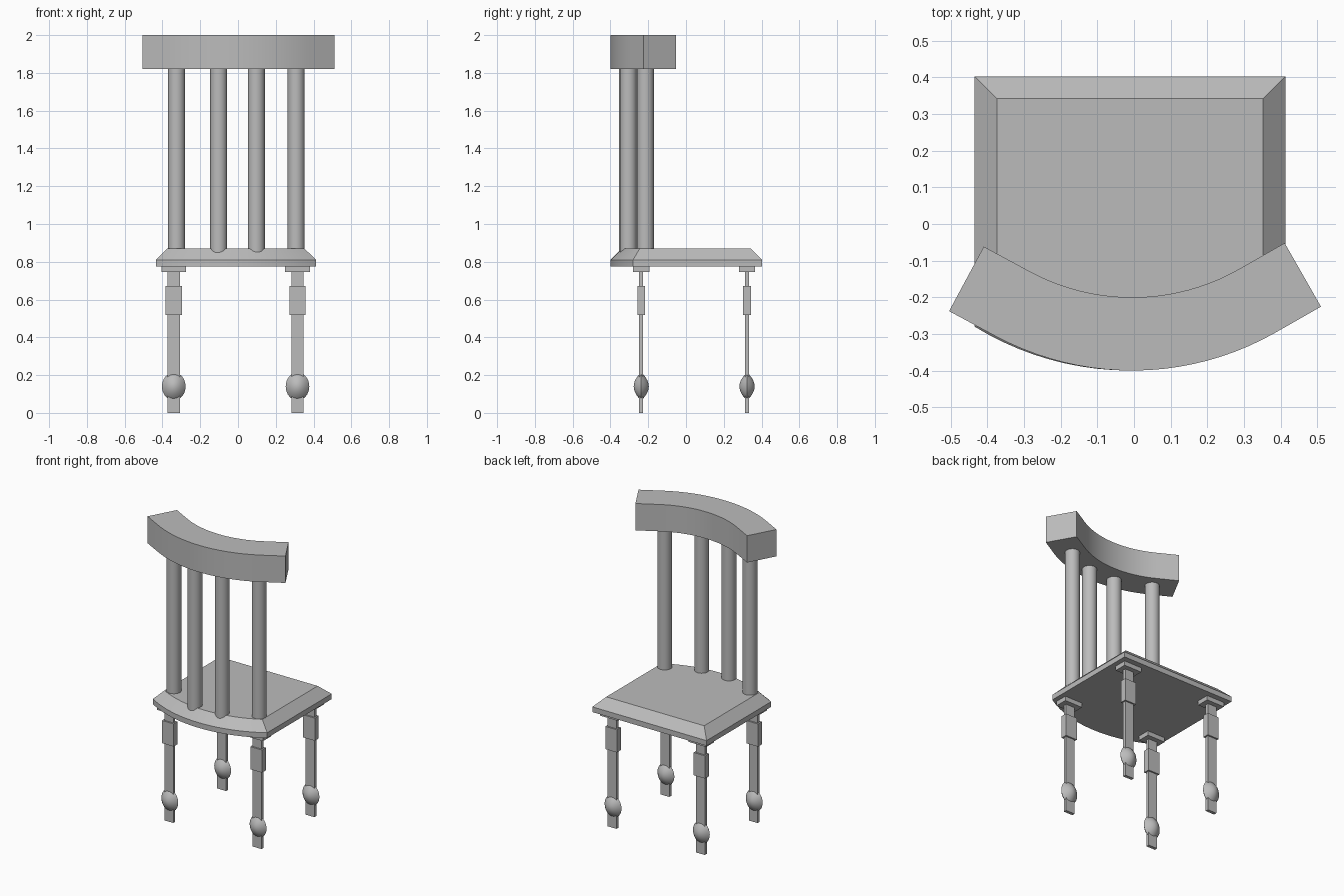
import bpy, bmesh
from math import sin, cos, radians, asin, pi
from mathutils import Matrix, Vector

if "Cube" in bpy.data.objects:
    bpy.data.objects.remove(bpy.data.objects["Cube"], do_unlink=True)

GREY = 0.5
grey = bpy.data.materials.new("plain grey")
grey.use_nodes = True
grey.diffuse_color = (GREY, GREY, GREY, 1)
grey.node_tree.nodes["Principled BSDF"].inputs["Base Color"].default_value = grey.diffuse_color


def finish(name, bm):
    bmesh.ops.recalc_face_normals(bm, faces=bm.faces)
    mesh = bpy.data.meshes.new(name)
    bm.to_mesh(mesh)
    bm.free()
    mesh.materials.append(grey)
    mesh.shade_smooth()
    mesh.set_sharp_from_angle(angle=radians(30))
    obj = bpy.data.objects.new(name, mesh)
    bpy.context.collection.objects.link(obj)
    return obj


def loft(name, rings):
    """Skin a stack of (outline, height) rings and cap both ends."""
    bm = bmesh.new()
    loops = [[bm.verts.new((x, y, z)) for x, y in pts] for pts, z in rings]
    n = len(loops[0])
    for low, high in zip(loops, loops[1:]):
        for i in range(n):
            j = (i + 1) % n
            bm.faces.new((low[i], low[j], high[j], high[i]))
    bm.faces.new(loops[0][::-1])
    bm.faces.new(loops[-1])
    return finish(name, bm)


def add_box(bm, center, size):
    m = Matrix.Translation(center) @ Matrix.Diagonal((*size, 1))
    bmesh.ops.create_cube(bm, size=1, matrix=m)


def arc(cx, cy, radius, half_angle, steps=20):
    angles = [half_angle * (2 * i / steps - 1) for i in range(steps + 1)]
    return [(cx + radius * sin(a), cy - radius * cos(a)) for a in angles]


# Seat: bowed edge, straight sides, sloping border
def seat_outline(inset):
    half, radius = 0.424 - inset, 0.81 - inset
    cx, back = -0.011, 0.403 - inset
    bow = arc(cx, 0.41, radius, asin(half / radius))
    return bow + [(cx + half, back), (cx - half, back)]


loft("seat", [(seat_outline(0), 0.775), (seat_outline(0), 0.81), (seat_outline(0.061), 0.87)])


# Top rail: bent band with straight ends
def rail_edge(radius):
    bend, straight = radians(29), 0.143
    pts = arc(0, 0.389, radius, bend)
    dx, dy = straight * cos(bend), straight * sin(bend)
    first, last = pts[0], pts[-1]
    return [(first[0] - dx, first[1] + dy)] + pts + [(last[0] + dx, last[1] + dy)]


def tilt(pts):
    turn = Matrix.Rotation(0.012, 2)
    return [tuple(turn @ Vector(p)) for p in pts]


rail = tilt(rail_edge(0.789) + rail_edge(0.589)[::-1])
loft("top_rail", [(rail, 1.82), (rail, 2.0)])

# Back spindles
for i, (x, y) in enumerate([(-0.325, -0.215), (-0.102, -0.31), (0.097, -0.305), (0.308, -0.215)]):
    circle = [(x + 0.045 * cos(a * pi / 16), y + 0.045 * sin(a * pi / 16)) for a in range(32)]
    loft(f"spindle_{i + 1}", [(circle, 0.85), (circle, 1.83)])


# Legs: pad, flat shaft, thicker block and lens-shaped foot knob
def knob(name, x, y, z):
    bm = bmesh.new()
    bmesh.ops.create_uvsphere(bm, u_segments=32, v_segments=16, radius=1)
    for v in bm.verts:
        p = v.co.copy()
        r2 = p.x ** 2 + p.y ** 2
        dome = 0.04 * (1 - r2) * (1 if p.z > 0 else -1)
        height = max(-0.0675, min(0.0675, 0.074 * p.y))
        v.co = (x + 0.0625 * p.x, y + dome, z + height)
    return finish(name, bm)


for side, x in (("right", -0.34), ("left", 0.315)):
    for end, y in (("front", -0.237), ("back", 0.323)):
        bm = bmesh.new()
        add_box(bm, (x, y, 0.76), (0.132, 0.085, 0.03))
        add_box(bm, (x, y, 0.373), (0.066, 0.021, 0.746))
        add_box(bm, (x, y, 0.595), (0.086, 0.042, 0.152))
        finish(f"{end}_{side}_leg", bm)
        knob(f"{end}_{side}_foot_knob", x, y, 0.14)
